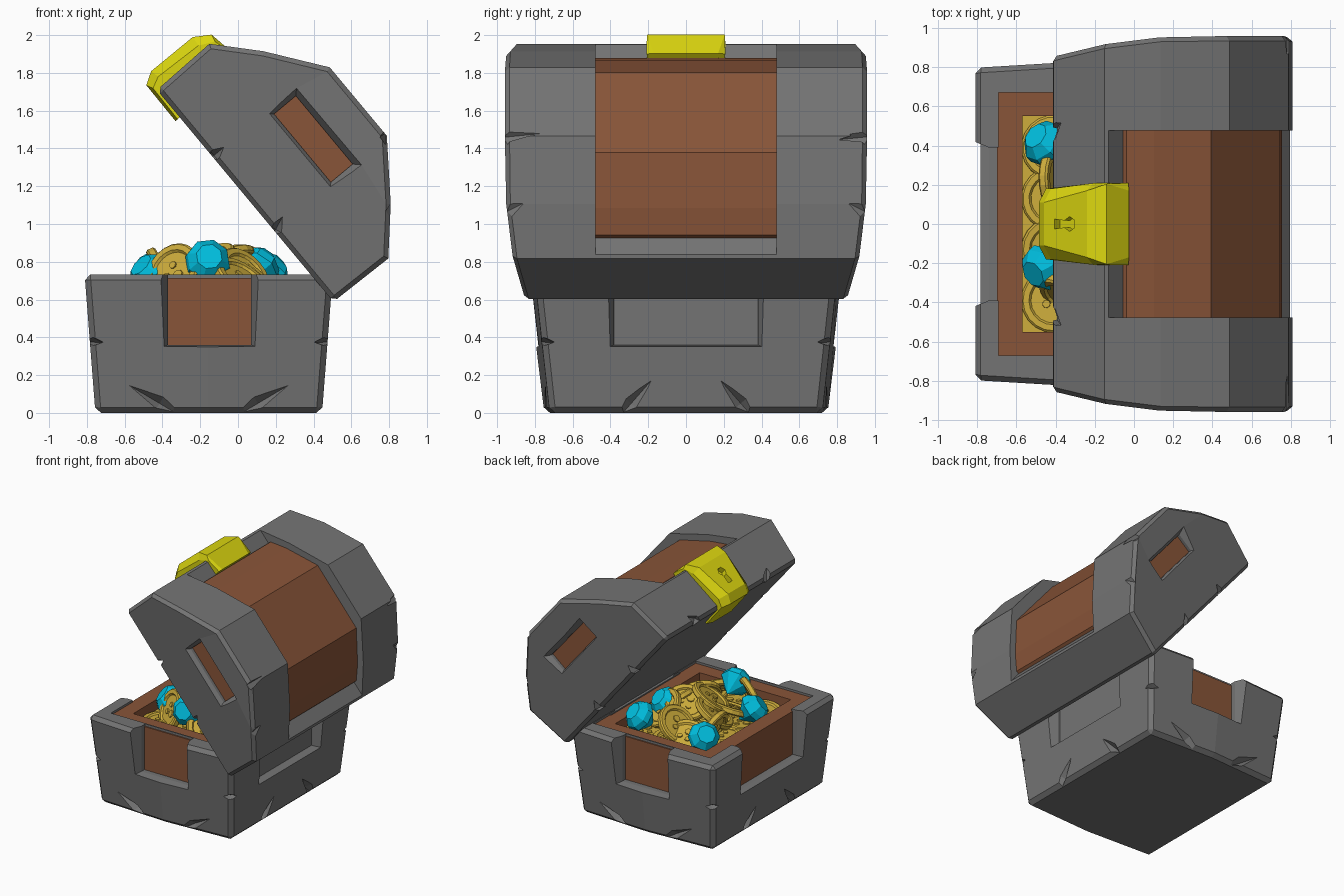
import bpy, bmesh, math, random
from mathutils import Vector, Matrix, Euler

if "Cube" in bpy.data.objects:
    bpy.data.objects.remove(bpy.data.objects["Cube"])

random.seed(4)


def mat(name, rgb):
    m = bpy.data.materials.new(name)
    m.diffuse_color = (*rgb, 1)
    m.use_nodes = True
    m.node_tree.nodes["Principled BSDF"].inputs["Base Color"].default_value = m.diffuse_color
    return m


IRON = mat("dark_grey", (0.175, 0.175, 0.175))
WOOD = mat("wood", (0.25, 0.09, 0.04))
GOLD = mat("gold", (0.62, 0.42, 0.045))
BRASS = mat("brass", (0.72, 0.68, 0.005))
GEM = mat("gem_blue", (0.0, 0.52, 0.74))


def finish(name, bm, material=IRON):
    bmesh.ops.remove_doubles(bm, verts=bm.verts, dist=1e-5)
    bmesh.ops.recalc_face_normals(bm, faces=bm.faces)
    me = bpy.data.meshes.new(name)
    bm.to_mesh(me)
    bm.free()
    ob = bpy.data.objects.new(name, me)
    bpy.context.collection.objects.link(ob)
    me.materials.append(material)
    return ob


def loft(name, rings, material=IRON):
    """Closed solid through equal-length vertex rings."""
    bm = bmesh.new()
    vs = [[bm.verts.new(p) for p in r] for r in rings]
    n = len(vs[0])
    for a, b in zip(vs, vs[1:]):
        for i in range(n):
            bm.faces.new((a[i], a[(i + 1) % n], b[(i + 1) % n], b[i]))
    bm.faces.new(vs[0])
    bm.faces.new(vs[-1])
    return finish(name, bm, material)


def box(name, x0, x1, y0, y1, z0, z1, material=IRON):
    return loft(name, [[(x0, y0, z), (x1, y0, z), (x1, y1, z), (x0, y1, z)] for z in (z0, z1)], material)


def lathe(name, prof, sides, material):
    return loft(name, [[(r * math.cos(2 * math.pi * i / sides), r * math.sin(2 * math.pi * i / sides), z)
                        for i in range(sides)] for r, z in prof], material)


def apply(ob, kind, **props):
    m = ob.modifiers.new(kind, kind)
    for k, v in props.items():
        setattr(m, k, v)
    bpy.context.view_layer.objects.active = ob
    bpy.ops.object.modifier_apply(modifier=m.name)


def cut(ob, *cutters):
    for c in cutters:
        c.data.materials[0] = ob.data.materials[0]
        apply(ob, "BOOLEAN", object=c, operation="DIFFERENCE", solver="EXACT")
        bpy.data.objects.remove(c)


def chips(specs):
    """Stretched octahedra used to chip edges: (centre, long axis, (length, width, depth))."""
    out = []
    for c, d, s in specs:
        rot = Vector(d).to_track_quat('X', 'Z').to_matrix().to_4x4()
        bm = bmesh.new()
        bmesh.ops.create_uvsphere(bm, u_segments=4, v_segments=2, radius=1,
                                  matrix=Matrix.Translation(c) @ rot @ Matrix.Diagonal((*s, 1)))
        out.append(finish("chip_cutter", bm))
    return out


# ---- base shell: tapered block with bulging ends
CX = -0.155


def base_ring(hx, hy, bulge, z):
    return [(CX + x * hx, y * (hy + b * bulge), z) for x, y, b in
            ((-1, -1, 0), (0, -1, 1), (1, -1, 0), (1, 1, 0), (0, 1, 1), (-1, 1, 0))]


base = loft("base_shell", [base_ring(0.60, 0.72, 0.03, 0), base_ring(0.657, 0.80, 0.04, 0.733)])
apply(base, "BEVEL", width=0.03, segments=1, limit_method='ANGLE', angle_limit=math.radians(40))
cut(base, box("cavity", -0.69, 0.38, -0.67, 0.67, 0.25, 1))


def recess(cx, cy, w, ax, ay):
    """Flared notch, narrow on the inside, open at the top."""
    rings = []
    for d, e in ((-0.02, 0), (0.03, 0.0), (0.20, 0.07)):
        ring = []
        for s, z in ((-1, 0.36 - e * 0.4), (1, 0.36 - e * 0.4), (1, 1), (-1, 1)):
            t = s * (w + e)
            ring.append((cx + ax * d + abs(ay) * t, cy + ay * d + abs(ax) * t, z))
        rings.append(ring)
    return loft("recess_cutter", rings)


cut(base, recess(-0.15, -0.70, 0.22, 0, -1), recess(-0.15, 0.70, 0.22, 0, 1),
    recess(-0.71, 0, 0.39, -1, 0), recess(0.39, 0, 0.38, 1, 0))
spec = []
for s in (-1, 1):
    for e in (-1, 1):
        spec += [((CX + e * 0.26, s * 0.755, 0.05), (e * -0.27, 0, -0.16), (0.22, 0.06, 0.045)),
                 ((CX + e * 0.61, s * 0.29, 0.05), (0, -s * 0.14, 0.16) if e < 0 else (0, s * 0.14, -0.16),
                  (0.17, 0.055, 0.04)),
                 ((CX + e * 0.645, s * 0.785, 0.38), (e, s, 0.1), (0.10, 0.20, 0.04))]
cut(base, *chips(spec))

# ---- wooden liner and back plate of the base
liner = box("base_liner", -0.70, 0.39, -0.69, 0.69, 0.26, 0.715, WOOD)
cut(liner, box("liner_cutter", -0.57, 0.26, -0.55, 0.55, 0.40, 1))
box("base_back_plate", 0.37, 0.405, -0.45, 0.45, 0.30, 0.725)

# ---- lid, in coordinates u (hinge to lip) and n (away from the lid plane)
U, N, H = Vector((-0.64, 0, 0.768)), Vector((0.768, 0, 0.64)), Vector((0.50, 0, 0.61))


def L(u, y, n):
    return H + U * u + N * n + Vector((0, y, 0))


def prism(name, pts, width, material=IRON):
    w = width if callable(width) else (lambda n: width)
    return loft(name, [[L(u, s * w(n), n) for u, n in pts] for s in (-1, 1)], material)


def arch(half):
    """Mirror half a profile about the lid centre line."""
    return half + [(1.42 - u, n) for u, n in reversed(half)]


outer = arch([(-0.02, -0.01), (-0.03, 0.36), (0.184, 0.555), (0.474, 0.77)])
lid = prism("lid_shell", outer, lambda n: 0.855 + min(n, 0.58) * 0.18)
apply(lid, "BEVEL", width=0.025, segments=1, limit_method='ANGLE', angle_limit=math.radians(50))
cut(lid, prism("strip_cutter", [(-0.3, 0.375), (-0.3, 1), (1.7, 1), (1.7, 0.375)], 0.478))
for s in (-1, 1):   # solid bands stay at both ends, windows are cut through to the wood
    rings = []
    for y, e in ((0.80, 0), (0.89, 0), (1.0, 0.06)):
        rings.append([L(u, s * y, n) for u, n in ((0.475 - e, 0.385 - e), (0.945 + e, 0.385 - e),
                                                  (0.945 + e, 0.535 + e), (0.475 - e, 0.535 + e))])
    cut(lid, loft("window_cutter", rings))
spec = []
for s in (-1, 1):
    spec += [(L(0.98, s * 0.86, 0.0), N, (0.07, 0.10, 0.035)), (L(0.47, s * 0.86, 0), N + U * 0.4, (0.08, 0.10, 0.035)),
             (L(0.474, s * 0.95, 0.76), (0, 1, 0.1), (0.20, 0.03, 0.04)),
             (L(0.15, s * 0.95, 0.53), (0, 1, -0.5 * s), (0.11, 0.03, 0.05)),
             (L(1.43, s * 0.46, 0.0), N + Vector((0, s, 0)), (0.11, 0.05, 0.06))]
cut(lid, *chips(spec))

prism("lid_wood", arch([(0.10, 0.15), (0.10, 0.40), (0.20, 0.50), (0.435, 0.68)]), 0.865, WOOD)

# ---- brass latch with keyhole
prof = [(1.25, -0.04), (1.495, -0.037), (1.536, 0.03), (1.534, 0.315), (1.48, 0.40), (1.33, 0.425)]
ws = (0.14, 0.13, 0.13, 0.19, 0.225, 0.19)
mids = [(1.25, -0.025), (1.46, -0.02), (1.49, 0.04), (1.48, 0.31), (1.44, 0.39), (1.33, 0.42)]
rings = []
for s, pts, add in ((-1, mids, 0.05), (-1, prof, -0.02), (1, prof, -0.02), (1, mids, 0.05)):
    rings.append([L(u, s * min(0.208, w + add), n) for (u, n), w in zip(pts, ws)])
latch = loft("latch", rings, BRASS)
key = [[L(u, 0.038 * math.cos(a * math.pi / 3), 0.20 + 0.038 * math.sin(a * math.pi / 3)) for a in range(6)]
       for u in (1.49, 1.6)]
slot = [[L(u, y, n) for y, n in ((-0.015, 0.19), (0.015, 0.19), (0.025, 0.10), (-0.025, 0.10))] for u in (1.49, 1.6)]
cut(latch, loft("key_hole", key), loft("key_slot", slot))

# ---- treasure: gold bed, coins, gems
box("gold_bed", -0.57, 0.26, -0.55, 0.55, 0.40, 0.63, GOLD)
COIN = [(0.0, -0.012), (0.115, -0.012), (0.125, -0.025), (0.155, -0.025), (0.165, -0.015),
        (0.165, 0.015), (0.155, 0.025), (0.125, 0.025), (0.115, 0.012), (0.0, 0.012)]
coin0 = lathe("coin", COIN, 20, GOLD)
bm = bmesh.new()
bm.from_mesh(coin0.data)
for x, y, r in ((-0.035, 0.02, 0.025), (0.035, 0.02, 0.025), (0, -0.045, 0.035)):   # raised studs
    bmesh.ops.create_cone(bm, cap_ends=True, segments=8, radius1=r, radius2=r * 0.8, depth=0.042,
                          matrix=Matrix.Translation((x, y, 0)))
bm.to_mesh(coin0.data)
bm.free()
gem0 = lathe("gem", [(0.0, -0.14), (0.122, -0.01), (0.115, 0.035), (0.07, 0.085), (0.0, 0.085)], 8, GEM)


def place(src, loc, rot):
    ob = bpy.data.objects.new(src.name, src.data)
    ob.matrix_world = Matrix.Translation(loc) @ Euler([math.radians(a) for a in rot]).to_matrix().to_4x4()
    bpy.context.collection.objects.link(ob)


for i in range(3):
    for j in range(4):
        place(coin0, (-0.41 + 0.25 * i, -0.39 + 0.26 * j, 0.63 + 0.012 * random.random()),
              (random.uniform(-4, 4), random.uniform(-4, 4), random.uniform(0, 360)))
for loc, rot in (((-0.40, 0.22, 0.72), (15, 65, 20)), ((-0.34, -0.38, 0.74), (40, -60, 10)),
                 ((-0.28, 0.03, 0.75), (0, -35, 30)), ((-0.16, -0.10, 0.79), (20, -30, 0)),
                 ((0.03, -0.22, 0.73), (55, 10, 40)), ((0.06, 0.20, 0.76), (-40, 30, 0)),
                 ((-0.15, 0.33, 0.73), (-45, -15, 70)), ((-0.06, 0.08, 0.79), (-20, -25, 0)),
                 ((0.02, -0.42, 0.70), (25, 35, 0)), ((-0.28, -0.20, 0.70), (10, -20, 50)),
                 ((0.08, 0.0, 0.75), (10, 40, 15)), ((-0.26, 0.38, 0.68), (-20, -10, 0))):
    place(coin0, loc, rot)
for loc, rot in (((-0.45, 0.41, 0.74), (-35, -40, 10)), ((-0.46, -0.22, 0.73), (10, -50, 20)),
                 ((-0.16, -0.42, 0.80), (70, 15, 0)), ((0.15, 0.38, 0.74), (-40, 30, 0)),
                 ((0.10, 0.12, 0.77), (-20, 45, 30))):
    place(gem0, loc, rot)
for src in (coin0, gem0):
    bpy.data.objects.remove(src)
